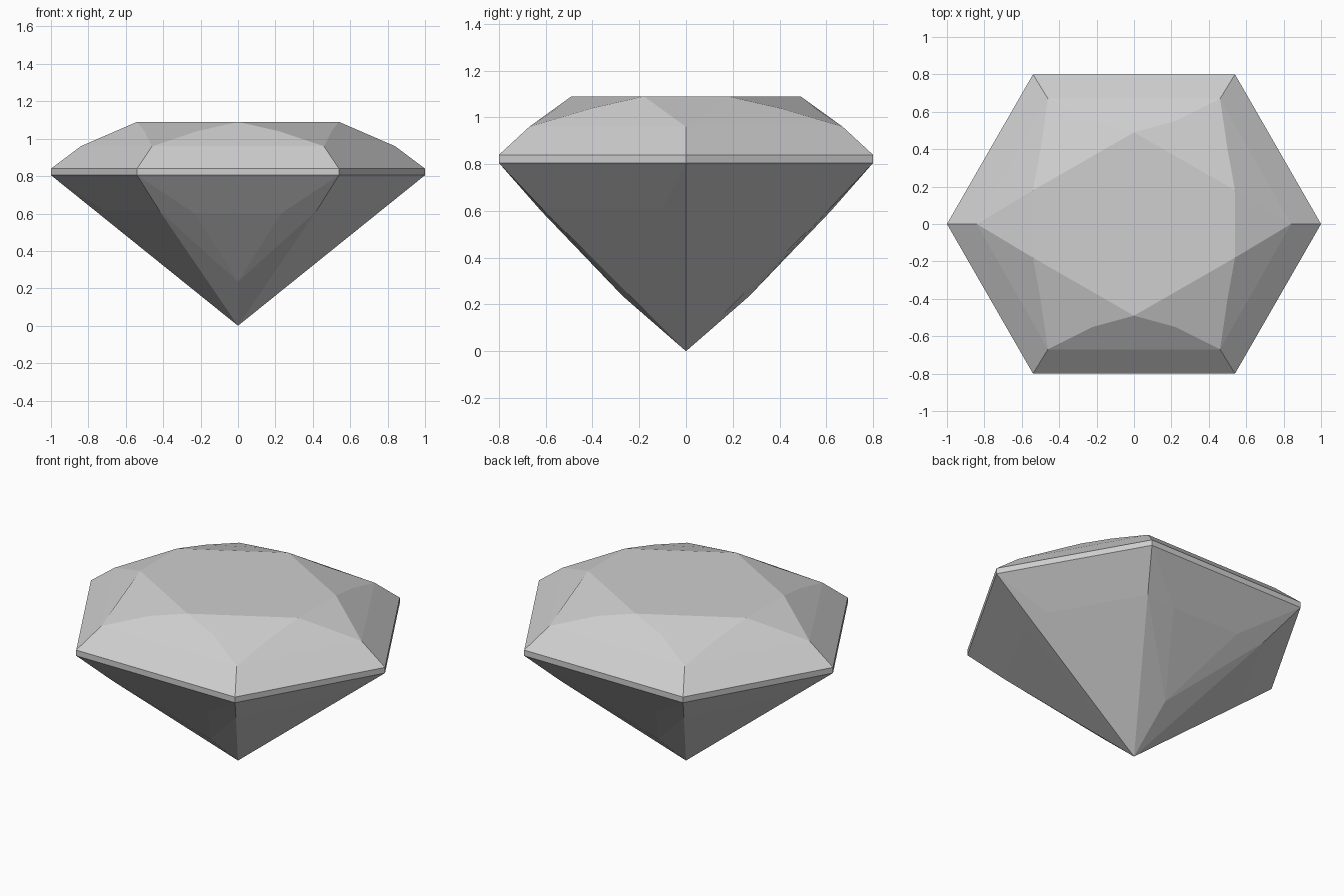
import bpy, bmesh, math
from mathutils import Vector

cube = bpy.data.objects.get("Cube")
if cube:
    bpy.data.objects.remove(cube, do_unlink=True)

# Single grey for the whole stone
grey = bpy.data.materials.new("stone_grey")
grey.use_nodes = True
tint = (0.62, 0.62, 0.62, 1)
grey.diffuse_color = tint
grey.node_tree.nodes["Principled BSDF"].inputs["Base Color"].default_value = tint

INSIDE = Vector((0, 0, 0.7))


def cut_part(name, facets):
    """Mirror quarter facets over both axes, weld them and merge flat halves."""
    bm = bmesh.new()
    for sx in (1, -1):
        for sy in (1, -1):
            for facet in facets:
                face = bm.faces.new([bm.verts.new((x * sx, y * sy, z)) for x, y, z in facet])
                face.normal_update()
                if face.normal.dot(face.calc_center_median() - INSIDE) < 0:
                    face.normal_flip()
    bmesh.ops.remove_doubles(bm, verts=bm.verts, dist=0.001)
    bmesh.ops.dissolve_limit(bm, angle_limit=math.radians(0.3),
                             verts=bm.verts, edges=bm.edges)
    mesh = bpy.data.meshes.new(name)
    bm.to_mesh(mesh)
    bm.free()
    mesh.materials.append(grey)
    obj = bpy.data.objects.new(name, mesh)
    bpy.context.collection.objects.link(obj)
    return obj


def at(xy, z):
    return (xy[0], xy[1], z)


# Girdle outline: tip on the x axis, corner, middle of the long edge
tip, corner, middle = (1, 0), (0.54, 0.8), (0, 0.8)
LOW, HIGH = 0.805, 0.84
tip_lo, corner_lo, mid_lo = [at(p, LOW) for p in (tip, corner, middle)]
tip_hi, corner_hi, mid_hi = [at(p, HIGH) for p in (tip, corner, middle)]

cut_part("girdle", [
    (tip_lo, corner_lo, corner_hi, tip_hi),
    (corner_lo, mid_lo, mid_hi, corner_hi),
])

# Crown: lower bevel, upper facets and star facets
TOP = 1.09
bevel_tip, bevel_corner, bevel_mid = (0.84, 0, 0.96), (0.46, 0.67, 0.96), (0, 0.67, 0.96)
table_side, table_end = (0.54, 0.18, TOP), (0, 0.49, TOP)
star_side, star_end = (0.50, 0.40, 1.04), (0.22, 0.55, 1.04)
table_mid = (0.54, 0, TOP)

cut_part("crown", [
    (tip_hi, corner_hi, bevel_corner, bevel_tip),
    (corner_hi, mid_hi, bevel_mid, bevel_corner),
    (bevel_corner, star_side, table_side, bevel_tip),
    (bevel_corner, bevel_mid, table_end, star_end),
    (bevel_corner, star_end, table_end, table_side, star_side),
    (bevel_tip, table_side, table_mid),
])

cut_part("table", [((0, 0, TOP), table_mid, table_side, table_end)])

# Pavilion: facets running down to the culet
culet = (0, 0, 0)
ridge, wing = (0.42, 0.62, 0.615), (0.71, 0.10, 0.615)
step, step_mid, spear = (0.23, 0.62, 0.6), (0, 0.62, 0.6), (0, 0.27, 0.235)

cut_part("pavilion", [
    (tip_lo, corner_lo, ridge, wing),
    (wing, ridge, culet),
    (tip_lo, wing, culet),
    (corner_lo, mid_lo, step_mid, step),
    (step, step_mid, spear),
    (corner_lo, step, ridge),
    (ridge, step, spear),
    (ridge, spear, culet),
])
